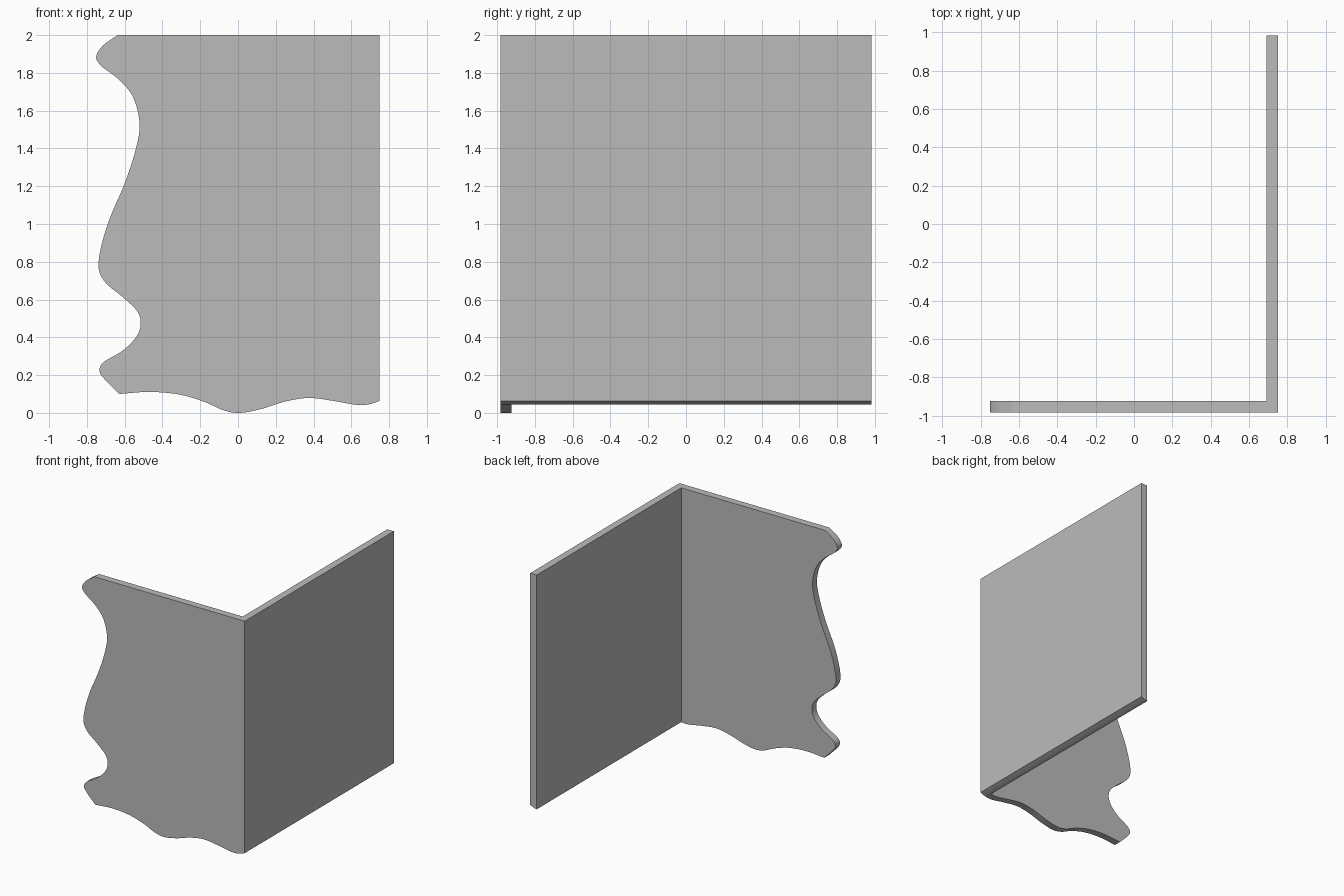
import bpy
import bmesh
import math
from mathutils import Vector

cube = bpy.data.objects.get("Cube")
if cube:
    bpy.data.objects.remove(cube, do_unlink=True)

HALF_WIDTH, HALF_DEPTH, HEIGHT = 0.75, 0.983, 2.0
THICK = 0.06
INNER_X = HALF_WIDTH - THICK

# Wavy free edge, from the top down
SIDE_WAVE = [(-.637, 2), (-.715, 1.945), (-.751, 1.885), (-.722, 1.835),
             (-.637, 1.77), (-.557, 1.675), (-.521, 1.53), (-.543, 1.39),
             (-.6, 1.215), (-.69, 1.0), (-.738, .8), (-.71, .7),
             (-.61, .613), (-.535, .54), (-.515, .476), (-.537, .405),
             (-.61, .33), (-.712, .268), (-.733, .222), (-.706, .178),
             (-.63, .1)]
# Wavy bottom edge, towards the corner
BOTTOM_WAVE = [(-.63, .1), (-.468, .111), (-.31, .097), (-.177, .058),
               (-.077, .014), (.01, 0), (.124, .021), (.25, .06),
               (.373, .079), (.495, .065), (.632, .042), (.7, .047),
               (.75, .064)]


def smooth_path(points, steps=6):
    """Catmull-Rom curve through the points."""
    p = [Vector(q) for q in points]
    p = [2 * p[0] - p[1]] + p + [2 * p[-1] - p[-2]]
    path = []
    for a, b, c, d in zip(p, p[1:], p[2:], p[3:]):
        for i in range(steps):
            t = i / steps
            path.append(0.5 * (2 * b + (c - a) * t
                               + (2 * a - 5 * b + 4 * c - d) * t ** 2
                               + (3 * b - a - 3 * c + d) * t ** 3))
    return path + [p[-2]]


# Front panel: the wavy outline given thickness
outline = smooth_path(SIDE_WAVE)[:-1] + smooth_path(BOTTOM_WAVE)
outline.append(Vector((HALF_WIDTH, HEIGHT)))
bm = bmesh.new()
face = bm.faces.new([bm.verts.new((q.x, -HALF_DEPTH, q.y)) for q in outline])
solid = bmesh.ops.extrude_face_region(bm, geom=[face], use_keep_orig=True)
moved = [v for v in solid["geom"] if isinstance(v, bmesh.types.BMVert)]
bmesh.ops.translate(bm, verts=moved, vec=(0, THICK, 0))

# Side panel: the strip behind the corner drawn out to the back
bmesh.ops.bisect_plane(bm, geom=bm.verts[:] + bm.edges[:] + bm.faces[:],
                       plane_co=(INNER_X, 0, 0), plane_no=(1, 0, 0))
strip = [f for f in bm.faces
         if all(v.co.y > THICK / 2 - HALF_DEPTH and v.co.x > INNER_X - .001
                for v in f.verts)]
wall = bmesh.ops.extrude_face_region(bm, geom=strip)
moved = [v for v in wall["geom"] if isinstance(v, bmesh.types.BMVert)]
bmesh.ops.translate(bm, verts=moved, vec=(0, 2 * HALF_DEPTH - THICK, 0))

# Merge flat seams so each panel is one clean face
bmesh.ops.dissolve_limit(bm, angle_limit=math.radians(.1),
                         verts=bm.verts, edges=bm.edges)
bmesh.ops.recalc_face_normals(bm, faces=bm.faces)
mesh = bpy.data.meshes.new("corner_panel")
bm.to_mesh(mesh)
bm.free()
panel = bpy.data.objects.new("corner_panel", mesh)
bpy.context.collection.objects.link(panel)

# Plain grey finish
grey = bpy.data.materials.new("plain grey")
grey.use_nodes = True
colour = (0.5, 0.5, 0.5, 1)
grey.diffuse_color = colour
grey.node_tree.nodes["Principled BSDF"].inputs["Base Color"].default_value = colour
mesh.materials.append(grey)

# Smooth waves, crisp corners
bpy.ops.object.select_all(action="DESELECT")
panel.select_set(True)
bpy.context.view_layer.objects.active = panel
bpy.ops.object.shade_smooth_by_angle(angle=math.radians(30))
